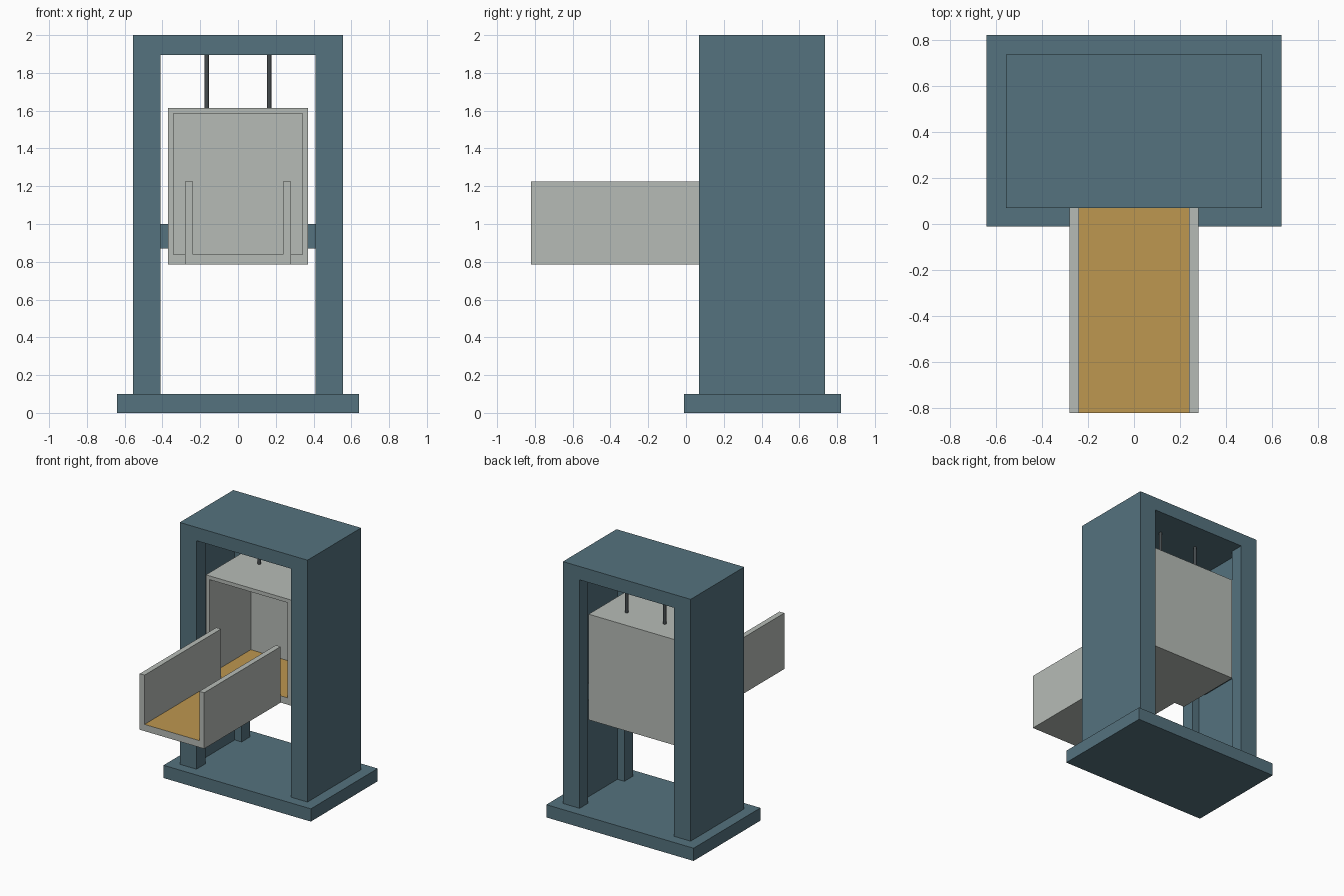
import bpy, bmesh
from mathutils import Vector

if "Cube" in bpy.data.objects:
    bpy.data.objects.remove(bpy.data.objects["Cube"])


def material(name, rgb):
    m = bpy.data.materials.new(name)
    m.diffuse_color = (*rgb, 1)
    m.use_nodes = True
    m.node_tree.nodes["Principled BSDF"].inputs["Base Color"].default_value = m.diffuse_color
    return m


GREY = material("light_grey", (0.47, 0.50, 0.47))
BLUE = material("steel_blue", (0.09, 0.17, 0.21))
WOOD = material("floor_tan", (0.51, 0.31, 0.08))
DARK = material("cable_dark", (0.06, 0.07, 0.075))


def finish(bm, name, mats, mirror=False):
    bmesh.ops.recalc_face_normals(bm, faces=bm.faces)
    # a second material marks the walking surface: low faces looking up
    if len(mats) > 1:
        for f in bm.faces:
            if f.normal.z > 0.9 and f.calc_center_median().z < 0.9:
                f.material_index = 1
    me = bpy.data.meshes.new(name)
    bm.to_mesh(me)
    bm.free()
    for m in mats:
        me.materials.append(m)
    ob = bpy.data.objects.new(name, me)
    bpy.context.collection.objects.link(ob)
    if mirror:
        ob.modifiers.new("mirror_x", 'MIRROR')
    return ob


def box_bm(lo, hi):
    bm = bmesh.new()
    bmesh.ops.create_cube(bm, size=1)
    lo, hi = Vector(lo), Vector(hi)
    bmesh.ops.scale(bm, verts=bm.verts, vec=hi - lo)
    bmesh.ops.translate(bm, verts=bm.verts, vec=(lo + hi) / 2)
    return bm


def prism_bm(points, direction):
    bm = bmesh.new()
    face = bm.faces.new([bm.verts.new(p) for p in points])
    new = bmesh.ops.extrude_face_region(bm, geom=[face], use_keep_orig=True)["geom"]
    verts = [g for g in new if isinstance(g, bmesh.types.BMVert)]
    bmesh.ops.translate(bm, verts=verts, vec=direction)
    return bm


# base slab and roof beam
finish(box_bm((-0.64, -0.01, 0), (0.64, 0.82, 0.1)), "base_slab", [BLUE])
finish(box_bm((-0.555, 0.07, 1.895), (0.555, 0.735, 2)), "tower_roof", [BLUE])

# C-shaped side towers with a guide channel on the inside
channel = [(0.555, 0.07), (0.555, 0.735), (0.41, 0.735), (0.41, 0.63),
           (0.47, 0.63), (0.47, 0.18), (0.41, 0.18), (0.41, 0.07)]
finish(prism_bm([(x, y, 0.1) for x, y in channel], (0, 0, 1.795)),
       "side_tower", [BLUE], mirror=True)

# guide blocks riding in the channels
finish(box_bm((0.37, 0.25, 0.87), (0.47, 0.555, 1.0)), "guide_block", [BLUE], mirror=True)

# cabin: box hollowed out from its front face, floor a little thicker
bm = box_bm((-0.37, 0.13, 0.785), (0.37, 0.68, 1.615))
front = min(bm.faces, key=lambda f: f.calc_center_median().y)
bmesh.ops.inset_region(bm, faces=[front], thickness=0.042)
for v in front.verts:
    if v.co.z < 1:
        v.co.z = 0.838
inner = bmesh.ops.extrude_discrete_faces(bm, faces=[front])["faces"][0]
bmesh.ops.translate(bm, verts=inner.verts, vec=(0, 0.515, 0))
finish(bm, "lift_cabin", [GREY, WOOD])

# U-shaped entry ramp in front of the cabin
u = [(-0.28, 0.785), (0.28, 0.785), (0.28, 1.225), (0.238, 1.225),
     (0.238, 0.838), (-0.238, 0.838), (-0.238, 1.225), (-0.28, 1.225)]
finish(prism_bm([(x, -0.82, z) for x, z in u], (0, 0.95, 0)), "entry_ramp", [GREY, WOOD])

# hoist cables
bm = bmesh.new()
bmesh.ops.create_cone(bm, cap_ends=True, segments=16, radius1=0.012, radius2=0.012, depth=0.28)
bmesh.ops.translate(bm, verts=bm.verts, vec=(0.165, 0.5, 1.755))
cable = finish(bm, "hoist_cable", [DARK], mirror=True)
bpy.context.view_layer.objects.active = cable
cable.select_set(True)
bpy.ops.object.shade_smooth_by_angle()
